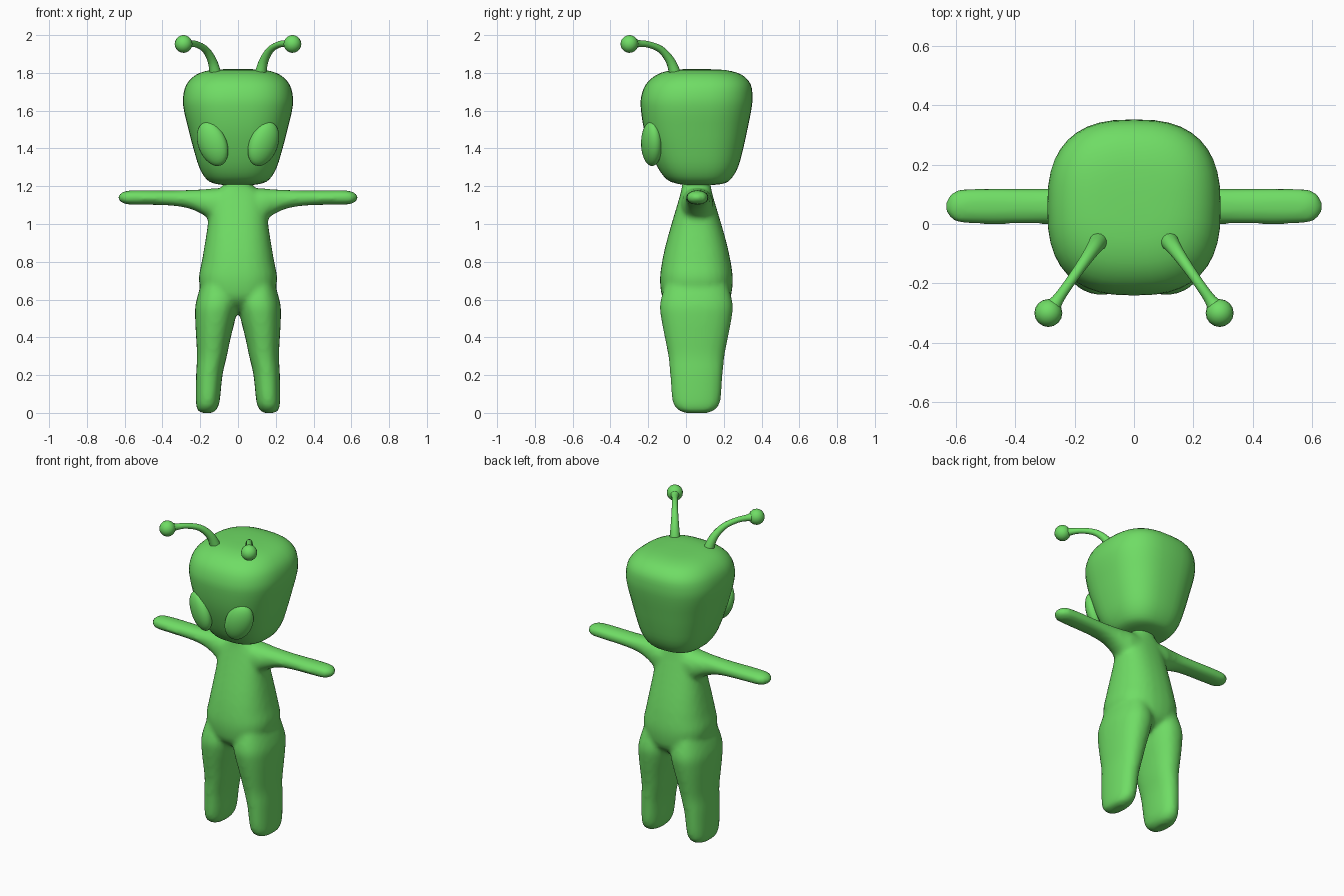
import bpy, bmesh, math
from mathutils import Vector, Matrix

if "Cube" in bpy.data.objects:
    bpy.data.objects.remove(bpy.data.objects["Cube"])

green = bpy.data.materials.new("alien green")
green.diffuse_color = (0.16, 0.72, 0.13, 1)
green.use_nodes = True
green.node_tree.nodes["Principled BSDF"].inputs["Base Color"].default_value = green.diffuse_color
X, Y, Z = Vector((1, 0, 0)), Vector((0, 1, 0)), Vector((0, 0, 1))
CY = 0.055  # depth of the body's centre line


def refine(keys, steps=3):
    """Catmull-Rom interpolation of tuples of numbers."""
    out = []
    for i in range(len(keys) - 1):
        a, b, c, d = (keys[min(max(i + k, 0), len(keys) - 1)] for k in (-1, 0, 1, 2))
        for s in range(steps):
            t = s / steps
            out.append(tuple(0.5 * (2*q + (r - p)*t + (2*p - 5*q + 4*r - w)*t*t
                                    + (3*q - p - 3*r + w)*t**3)
                             for p, q, r, w in zip(a, b, c, d)))
    return out + [keys[-1]]


def loft(bm, rings, power=2.0, sides=28):
    """Skin superellipse rings given as (centre, half axis u, half axis v)."""
    loops = []
    for c, u, v in rings:
        loop = []
        for i in range(sides):
            a = 2 * math.pi * i / sides
            ca, sa = math.cos(a), math.sin(a)
            loop.append(bm.verts.new(c + u * math.copysign(abs(ca) ** (2 / power), ca)
                                     + v * math.copysign(abs(sa) ** (2 / power), sa)))
        loops.append(loop)
    for p, q in zip(loops, loops[1:]):
        for i in range(sides):
            j = (i + 1) % sides
            bm.faces.new((p[i], p[j], q[j], q[i]))
    bm.faces.new(loops[0][::-1])
    bm.faces.new(loops[-1])


def finish(bm, name):
    bmesh.ops.recalc_face_normals(bm, faces=bm.faces)
    for f in bm.faces:
        f.smooth = True
    me = bpy.data.meshes.new(name)
    bm.to_mesh(me)
    bm.free()
    me.materials.append(green)
    ob = bpy.data.objects.new(name, me)
    bpy.context.collection.objects.link(ob)
    return ob


# Body: torso, legs and arms fused into one soft skin
bm = bmesh.new()
torso = [(.54, .06, .10), (.60, .17, .175), (.70, .208, .193), (.80, .192, .182),
         (.90, .175, .160), (1.0, .160, .132), (1.1, .150, .102), (1.17, .12, .082),
         (1.2, .08, .077), (1.25, .07, .07)]
loft(bm, [(Vector((0, CY, z)), X * hx, Y * hy) for z, hx, hy in refine(torso)], 2.4)
# z, centre x, half width, half depth
leg = [(0, .165, .03, .06), (.015, .165, .05, .097), (.06, .16, .063, .127),
       (.2, .152, .07, .139), (.3, .138, .079, .149), (.4, .13, .092, .168),
       (.5, .12, .107, .187), (.58, .112, .112, .193), (.7, .10, .09, .16)]
# x, centre z, half height, half depth
arm = [(0, 1.1, .09, .085), (.12, 1.1, .09, .085), (.18, 1.115, .069, .072),
       (.25, 1.13, .051, .062), (.35, 1.137, .040, .060), (.5, 1.14, .038, .061),
       (.59, 1.14, .036, .056), (.62, 1.14, .024, .038), (.634, 1.14, .010, .016)]
for s in (-1, 1):
    loft(bm, [(Vector((s * cx, CY, z)), X * hx, Y * hy)
              for z, cx, hx, hy in refine(leg)], 2.3)
    loft(bm, [(Vector((s * x, CY + .005, cz)), Y * hy, Z * hz)
              for x, cz, hz, hy in refine(arm)], 2.2)
body = finish(bm, "body")
fuse = body.modifiers.new("fuse", 'REMESH')
fuse.mode = 'VOXEL'
fuse.voxel_size = 0.014
fuse.use_smooth_shade = True
soften = body.modifiers.new("soften", 'SMOOTH')
soften.factor = 0.5
soften.iterations = 6

# Head: boxy bulb, narrow at the chin and flat on top
# z, half width, front y, back y
head = [(1.205, .05, .02, .11), (1.212, .115, -.04, .19), (1.235, .165, -.10, .235),
        (1.3, .205, -.15, .275), (1.4, .236, -.192, .303), (1.5, .262, -.222, .325),
        (1.6, .286, -.238, .345), (1.67, .291, -.238, .352), (1.74, .272, -.212, .342),
        (1.79, .222, -.155, .295), (1.814, .15, -.08, .215), (1.82, .06, 0, .11)]
bm = bmesh.new()
loft(bm, [(Vector((0, (f + b) / 2, z)), X * hx, Y * ((b - f) / 2))
          for z, hx, f, b in refine(head)], 2.6, 40)
finish(bm, "head")

# Antennae: outward distance along the ground, height, radius
stalk = [(-.01, 1.77, .032), (.0, 1.81, .030), (.03, 1.87, .024), (.09, 1.925, .019),
         (.17, 1.951, .017), (.235, 1.955, .020), (.27, 1.955, .032)]
out = Vector((.175, -.25, 0)).normalized()
for s, side in ((-1, "left"), (1, "right")):
    # Eye: tilted oval sunk into the face
    bm = bmesh.new()
    turn = (Matrix.Rotation(s * math.radians(26), 4, 'Z')
            @ Matrix.Rotation(s * math.radians(20), 4, 'Y')
            @ Matrix.Rotation(math.radians(8), 4, 'X'))
    bmesh.ops.create_uvsphere(bm, u_segments=24, v_segments=16, radius=1,
                              matrix=Matrix.Translation((s * .135, -.182, 1.424))
                              @ turn @ Matrix.Diagonal((.08, .05, .122, 1)))
    finish(bm, side + "_eye")

    # Antenna stalk
    d = Vector((s * out.x, out.y, 0))
    base = Vector((s * .122, -.062, 0))
    pts = refine(stalk, 4)
    across = d.cross(Z)
    rings = []
    for i, (r, z, rad) in enumerate(pts):
        p, q = pts[max(i - 1, 0)], pts[min(i + 1, len(pts) - 1)]
        tangent = (d * (q[0] - p[0]) + Z * (q[1] - p[1])).normalized()
        rings.append((base + d * r + Z * z, across * rad, across.cross(tangent) * rad))
    bm = bmesh.new()
    loft(bm, rings, 2.0, 14)
    finish(bm, side + "_antenna")

    # Antenna knob
    bm = bmesh.new()
    tip = base + d * .29 + Z * 1.953
    bmesh.ops.create_uvsphere(bm, u_segments=16, v_segments=10, radius=.047,
                              matrix=Matrix.Translation(tip))
    finish(bm, side + "_antenna_knob")
